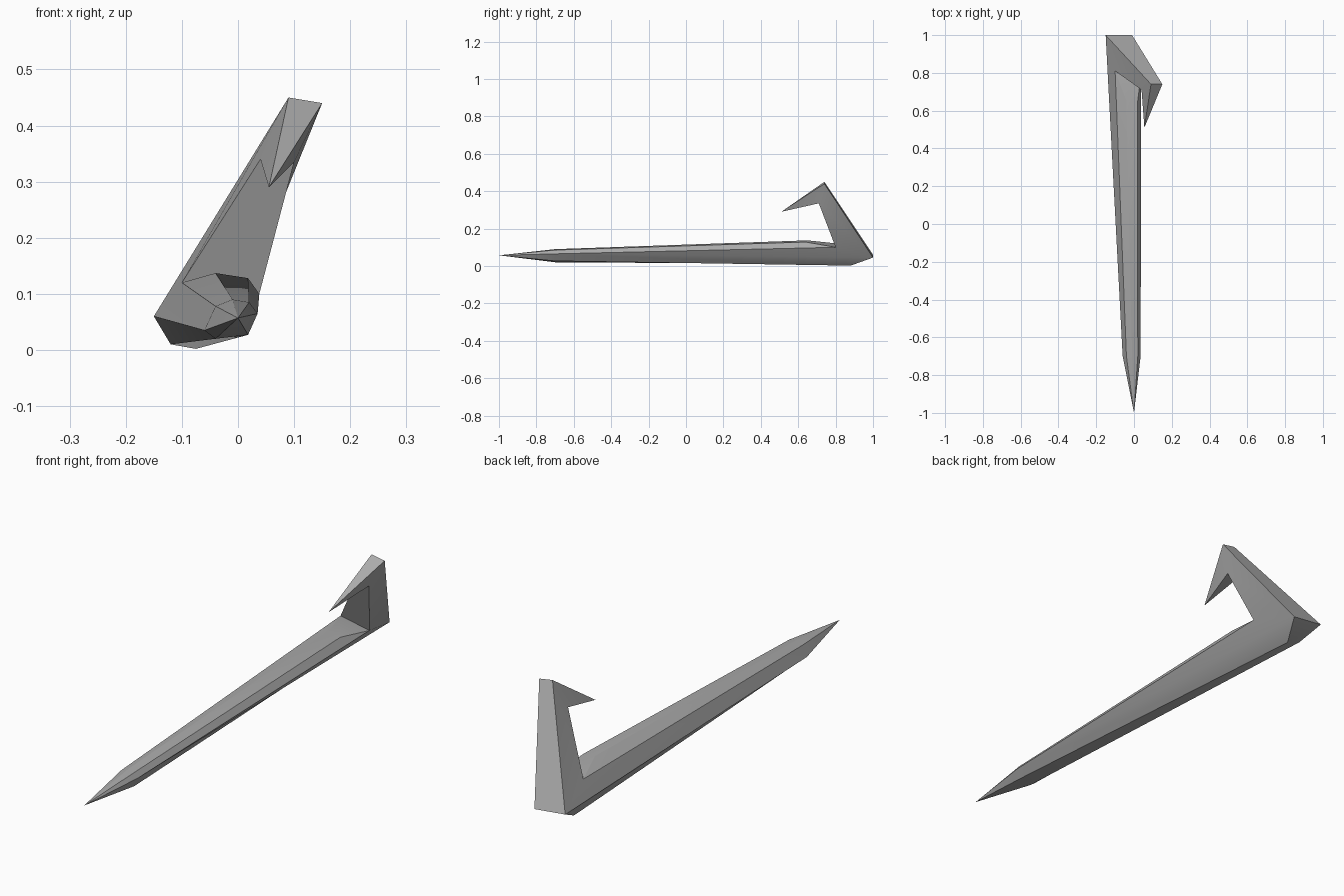
import bpy
import bmesh
import math
from mathutils import Vector

default = bpy.data.objects.get("Cube")
if default:
    bpy.data.objects.remove(default, do_unlink=True)


def flat_material(name, value):
    material = bpy.data.materials.new(name)
    material.use_nodes = True
    colour = (value, value, value, 1)
    material.diffuse_color = colour
    material.node_tree.nodes["Principled BSDF"].inputs["Base Color"].default_value = colour
    return material


bm = bmesh.new()


def point(x, y, z):
    return bm.verts.new(Vector((x, y, z)))


def fan(apex, ring):
    """Close an open ring of points onto a single apex."""
    for first, second in zip(ring, ring[1:] + ring[:1]):
        bm.faces.new((apex, first, second))


def strip(front, back):
    """Join two matching rows of points, merging repeated corners."""
    for i in range(len(front) - 1):
        corners = (front[i], front[i + 1], back[i + 1], back[i])
        bm.faces.new(list(dict.fromkeys(corners)))


# Sharpened end of the shaft: a slim ring that tapers to the point
shaft_tip = point(0, -1, .057)
ring_y = -.7
outline = [(-.06, .035), (-.04, .078), (-.01, .09), (.02, .085),
           (.035, .065), (.018, .027), (-.04, .02)]
ring = [point(x, ring_y, z) for x, z in outline]
fan(shaft_tip, ring)

# Heel where the shaft turns up into the hook
heel_right = point(-.15, 1, .06)
heel_left = point(-.01, 1, .045)
sole_right = point(-.12, .9, .01)
sole_left = point(-.075, .88, .002)

# Throat at the base of the hook
throat_right = point(-.1, .81, .12)
throat_left = point(.038, .8, .1)
ridge_right = point(-.04, .65, .137)
ridge_left = point(.018, .64, .128)

# Hook head and its barb
head_right = point(.09, .74, .45)
head_left = point(.15, .74, .44)
inner_right = point(.04, .71, .34)
inner_left = point(.1, .71, .335)
barb_tip = point(.055, .51, .29)

# Long shaft, running from the slim ring to the heel
side_right, top_right, top_mid, top_left, side_left, low_left, low_right = ring
front_row = [side_right, top_right, top_mid, top_left, side_left,
             side_left, low_left, low_right, side_right]
back_row = [heel_right, throat_right, ridge_right, ridge_left, throat_left,
            heel_left, sole_left, sole_right, heel_right]
strip(front_row, back_row)
bm.faces.new((heel_right, sole_right, sole_left, heel_left))
bm.faces.new((throat_right, ridge_right, ridge_left, throat_left))

# Hook arm: sides, back slope and inner wall
arm_base = [heel_right, heel_left, throat_left, throat_right, heel_right]
arm_top = [head_right, head_left, inner_left, inner_right, head_right]
strip(arm_base, arm_top)

# Barb closing the top of the arm
fan(barb_tip, arm_top[:-1])

bmesh.ops.recalc_face_normals(bm, faces=bm.faces)
mesh = bpy.data.meshes.new("hooked_spike")
bm.to_mesh(mesh)
bm.free()

spike = bpy.data.objects.new("hooked_spike", mesh)
bpy.context.collection.objects.link(spike)
mesh.materials.append(flat_material("iron_grey", .4))

# Soft shading along the shaft, crisp edges elsewhere
bpy.ops.object.select_all(action="DESELECT")
spike.select_set(True)
bpy.context.view_layer.objects.active = spike
bpy.ops.object.shade_smooth_by_angle(angle=math.radians(30))
